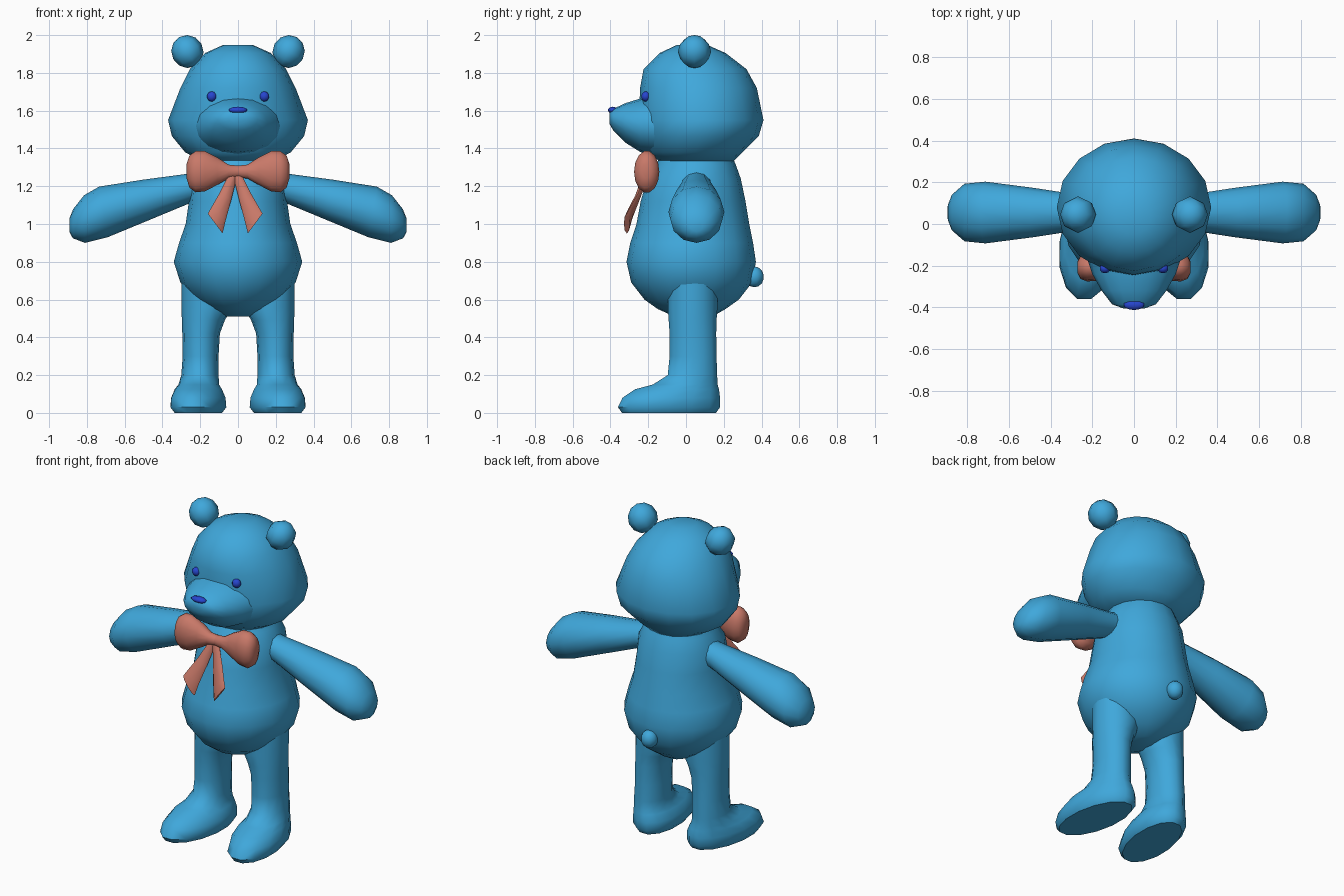
import bpy, bmesh, math
from mathutils import Vector as V


def material(name, rgb):
    m = bpy.data.materials.new(name)
    m.diffuse_color = (*rgb, 1)
    return m


FUR = material("sky blue fur", (0.05, 0.39, 0.71))
DARK = material("deep blue", (0.02, 0.06, 0.62))
BOW = material("dusty coral", (0.58, 0.19, 0.14))


def finish(bm, name, mat, angle=60):
    bmesh.ops.recalc_face_normals(bm, faces=bm.faces)
    me = bpy.data.meshes.new(name)
    bm.to_mesh(me)
    bm.free()
    me.materials.append(mat)
    ob = bpy.data.objects.new(name, me)
    bpy.context.collection.objects.link(ob)
    for p in me.polygons:
        p.use_smooth = True
    me.set_sharp_from_angle(angle=math.radians(angle))
    return ob


def loft(name, rings, mat, sides=16, side=1, angle=60):
    """Skin elliptical rings (centre, half-axis u, half-axis v); side=-1 mirrors in x."""
    bm = bmesh.new()
    loops = []
    for c, u, v in rings:
        loop = []
        for i in range(sides):
            a = 2 * math.pi * i / sides
            p = V(c) + V(u) * math.cos(a) + V(v) * math.sin(a)
            loop.append(bm.verts.new((p.x * side, p.y, p.z)))
        loops.append(loop)
    for a, b in zip(loops, loops[1:]):
        for i in range(sides):
            j = (i + 1) % sides
            bm.faces.new((a[i], a[j], b[j], b[i]))
    bm.faces.new(loops[0])
    bm.faces.new(loops[-1])
    return finish(bm, name, mat, angle)


def upright(z, x0, x1, y0, y1, skew=0):
    """Horizontal ring from its x and y extents."""
    return (((x0 + x1) / 2, (y0 + y1) / 2, z), ((x1 - x0) / 2, 0, 0), (skew, (y1 - y0) / 2, 0))


def ball(name, centre, radii, mat, seg=10, rings=7, tilt=0):
    bm = bmesh.new()
    bmesh.ops.create_uvsphere(bm, u_segments=seg, v_segments=rings, radius=1)
    bmesh.ops.scale(bm, vec=radii, verts=bm.verts)
    ob = finish(bm, name, mat)
    ob.location = centre
    ob.rotation_euler = (0, tilt, 0)
    return ob


# Body: z, half width, front y, back y
body = [(0.51, 0.07, -0.06, 0.14), (0.55, 0.16, -0.15, 0.21), (0.60, 0.235, -0.22, 0.28),
        (0.69, 0.305, -0.29, 0.35), (0.80, 0.34, -0.315, 0.37), (0.90, 0.312, -0.295, 0.355),
        (1.00, 0.277, -0.262, 0.335), (1.12, 0.26, -0.24, 0.315), (1.24, 0.25, -0.205, 0.29),
        (1.31, 0.21, -0.16, 0.265), (1.37, 0.18, -0.13, 0.24)]
loft("body", [upright(z, -w, w, f, b) for z, w, f, b in body], FUR)

# Head
head = [(1.33, 0.19, -0.14, 0.25), (1.38, 0.28, -0.20, 0.30), (1.465, 0.35, -0.235, 0.385),
        (1.55, 0.37, -0.25, 0.41), (1.72, 0.305, -0.243, 0.375), (1.82, 0.255, -0.225, 0.32),
        (1.905, 0.175, -0.14, 0.21), (1.947, 0.08, -0.05, 0.115)]
loft("head", [upright(z, -w, w, f, b) for z, w, f, b in head], FUR)

# Muzzle: y, half width, bottom z, top z
muzzle = [(-0.12, 0.24, 1.36, 1.68), (-0.24, 0.20, 1.38, 1.665), (-0.32, 0.155, 1.43, 1.64),
          (-0.385, 0.105, 1.495, 1.61), (-0.405, 0.05, 1.53, 1.59)]
loft("muzzle", [((0, y, (a + b) / 2), (w, 0, 0), (0, 0, (b - a) / 2)) for y, w, a, b in muzzle], FUR)

# Nose and tail
ball("nose", (0, -0.388, 1.603), (0.052, 0.025, 0.018), DARK)
ball("tail", (0, 0.362, 0.72), (0.05, 0.05, 0.055), FUR)

# Arm: top (x, z), bottom (x, z), half depth
arm = [((0.15, 1.285), (0.11, 1.15), 0.08), ((0.28, 1.264), (0.25, 1.112), 0.085),
       ((0.50, 1.235), (0.46, 1.025), 0.118), ((0.735, 1.198), (0.69, 0.93), 0.148),
       ((0.815, 1.152), (0.81, 0.90), 0.138), ((0.872, 1.08), (0.875, 0.925), 0.085),
       ((0.892, 1.03), (0.893, 0.96), 0.035)]
arm_rings = [(((t[0] + b[0]) / 2, 0.055, (t[1] + b[1]) / 2),
              ((t[0] - b[0]) / 2, 0, (t[1] - b[1]) / 2), (0, d, 0)) for t, b, d in arm]

# Leg with foot: z, inner x, outer x, front y, back y, outward splay of the toe
leg = [(0.0, 0.085, 0.335, -0.345, 0.165, -0.03), (0.03, 0.062, 0.358, -0.367, 0.187, -0.03),
       (0.08, 0.066, 0.354, -0.343, 0.187, -0.03), (0.125, 0.085, 0.335, -0.275, 0.18, -0.02),
       (0.15, 0.10, 0.315, -0.18, 0.172, -0.01), (0.20, 0.103, 0.30, -0.10, 0.168, 0),
       (0.30, 0.103, 0.293, -0.09, 0.165, 0), (0.42, 0.096, 0.295, -0.09, 0.163, 0),
       (0.49, 0.07, 0.297, -0.095, 0.165, 0), (0.56, 0.03, 0.30, -0.10, 0.17, 0),
       (0.70, 0.04, 0.30, -0.10, 0.17, 0)]

# Bow loop: x, bottom z, top z, half depth
loop = [(0.0, 1.245, 1.31, 0.03), (0.05, 1.24, 1.315, 0.035), (0.11, 1.205, 1.355, 0.05),
        (0.175, 1.17, 1.388, 0.065), (0.225, 1.165, 1.388, 0.067), (0.257, 1.19, 1.365, 0.055),
        (0.272, 1.24, 1.32, 0.025)]
loop_rings = [((x, -0.208, (a + b) / 2), (0, d, 0), (0, 0, (b - a) / 2)) for x, a, b, d in loop]

# Ribbon end: inner (x, z), outer (x, z), y
ribbon = [((-0.01, 1.25), (0.035, 1.26), -0.215), ((0.02, 1.13), (0.085, 1.16), -0.255),
          ((0.05, 1.02), (0.125, 1.09), -0.295), ((0.067, 0.95), (0.145, 1.055), -0.313)]
ribbon_rings = [(((i[0] + o[0]) / 2, y, (i[1] + o[1]) / 2),
                 ((o[0] - i[0]) / 2, 0, (o[1] - i[1]) / 2), (0, 0.016, 0)) for i, o, y in ribbon]

# Paired parts
for s, tag in ((1, "left"), (-1, "right")):
    loft(tag + "_arm", arm_rings, FUR, 12, s)
    loft(tag + "_leg", [upright(*r) for r in leg], FUR, 14, s, 50)
    ball(tag + "_ear", (s * 0.268, 0.045, 1.913), (0.085, 0.088, 0.088), FUR, 8, 6, s * 0.5)
    ball(tag + "_eye", (s * 0.139, -0.213, 1.675), (0.027, 0.024, 0.027), DARK)
    loft(tag + "_bow_loop", loop_rings, BOW, 14, s)
    end = loft(tag + "_bow_ribbon", ribbon_rings, BOW, 8, s)
    end.location.x = -0.015
